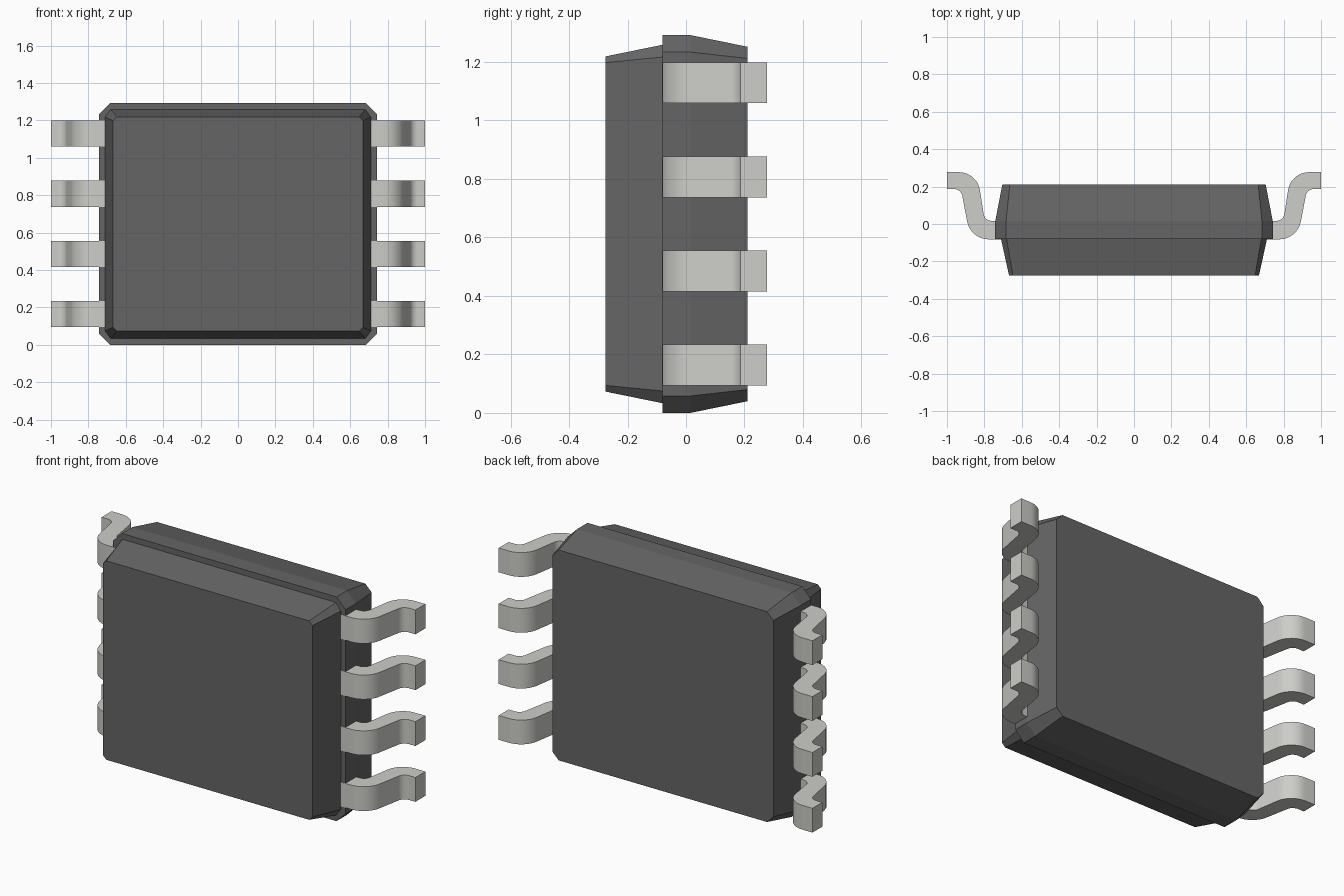
import bpy, bmesh, math
from mathutils import Vector

if "Cube" in bpy.data.objects:
    bpy.data.objects.remove(bpy.data.objects["Cube"])


def material(name, colour):
    m = bpy.data.materials.new(name)
    m.diffuse_color = colour
    m.use_nodes = True
    m.node_tree.nodes["Principled BSDF"].inputs["Base Color"].default_value = m.diffuse_color
    return m


DARK = material("dark_plastic", (0.13, 0.13, 0.13, 1))
METAL = material("pale_metal", (0.61, 0.61, 0.58, 1))
MID_Z = 0.646


def loft(name, rings, mat):
    """Skin a list of equal-length point rings and cap both ends."""
    bm = bmesh.new()
    loops = [[bm.verts.new(p) for p in ring] for ring in rings]
    n = len(loops[0])
    for a, b in zip(loops, loops[1:]):
        for i in range(n):
            j = (i + 1) % n
            bm.faces.new((a[i], a[j], b[j], b[i]))
    bm.faces.new(loops[0])
    bm.faces.new(loops[-1])
    bmesh.ops.recalc_face_normals(bm, faces=bm.faces)
    me = bpy.data.meshes.new(name)
    bm.to_mesh(me)
    bm.free()
    ob = bpy.data.objects.new(name, me)
    bpy.context.collection.objects.link(ob)
    me.materials.append(mat)
    return ob


def octagon(y, hx, hz, cx, cz):
    """Rectangle with cut corners, facing y."""
    pts = [(hx, hz - cz), (hx - cx, hz), (cx - hx, hz), (-hx, hz - cz),
           (-hx, cz - hz), (cx - hx, -hz), (hx - cx, -hz), (hx, cz - hz)]
    return [(x, y, z + MID_Z) for x, z in pts]


def rounded(points, steps=8):
    """Round the corners of a path; each point is (x, y, setback)."""
    out = []
    for i, (x, y, r) in enumerate(points):
        p = Vector((x, y))
        if r == 0:
            out.append(p)
            continue
        a = p + (Vector(points[i - 1][:2]) - p).normalized() * r
        b = p + (Vector(points[i + 1][:2]) - p).normalized() * r
        k = 0.56
        c, d = a.lerp(p, k), b.lerp(p, k)
        for s in range(steps + 1):
            t = s / steps
            u = 1 - t
            out.append(a * u**3 + c * 3 * u * u * t + d * 3 * u * t * t + b * t**3)
    return out


# Body: back shell with a straight rim, and the smaller front shell
loft("back_shell", [octagon(-0.08, 0.742, 0.646, 0.058, 0.058),
                    octagon(0.015, 0.742, 0.646, 0.058, 0.058),
                    octagon(0.211, 0.704, 0.606, 0.04, 0.04)], DARK)
loft("front_shell", [octagon(-0.276, 0.668, 0.573, 0.021, 0.021),
                     octagon(-0.08, 0.711, 0.613, 0.03, 0.042)], DARK)

# Leads: S-bent strips, four per side
profile = rounded([(0.69, -0.082, 0), (0.874, -0.082, 0.095), (0.925, 0.187, 0.035),
                   (1.0, 0.187, 0), (1.0, 0.277, 0), (0.839, 0.277, 0.095),
                   (0.798, 0.017, 0.035), (0.69, 0.017, 0)])
for side, label in ((1, "right"), (-1, "left")):
    for i in range(4):
        z = 0.164 + i * 0.3217
        ob = loft(f"{label}_lead_{i + 1}",
                  [[(side * p.x, p.y, z + dz) for p in profile] for dz in (-0.07, 0.07)],
                  METAL)
        bpy.ops.object.select_all(action="DESELECT")
        ob.select_set(True)
        bpy.context.view_layer.objects.active = ob
        bpy.ops.object.shade_smooth_by_angle(angle=math.radians(30))
